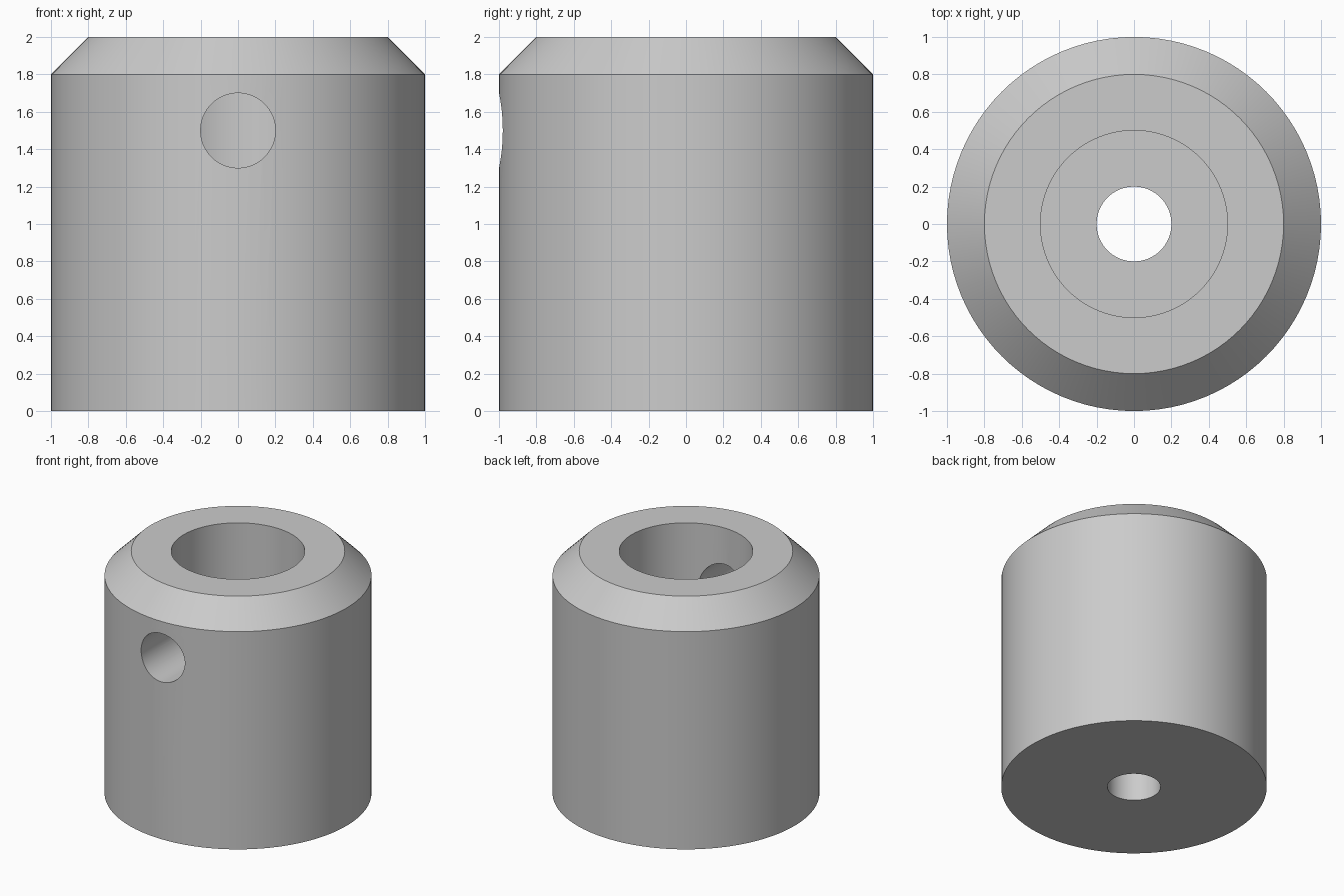
import bpy, bmesh, math
from mathutils import Matrix

default = bpy.data.objects.get("Cube")
if default:
    bpy.data.objects.remove(default, do_unlink=True)

SEGMENTS = 96

grey = bpy.data.materials.new("light grey")
grey.use_nodes = True
grey.diffuse_color = (0.6, 0.6, 0.6, 1)
grey.node_tree.nodes["Principled BSDF"].inputs["Base Color"].default_value = grey.diffuse_color


def add_object(name, bm):
    bmesh.ops.recalc_face_normals(bm, faces=bm.faces)
    mesh = bpy.data.meshes.new(name)
    bm.to_mesh(mesh)
    bm.free()
    mesh.materials.append(grey)
    obj = bpy.data.objects.new(name, mesh)
    bpy.context.collection.objects.link(obj)
    return obj


def lathe(name, profile):
    """Turn a closed (radius, height) profile around z."""
    bm = bmesh.new()
    rings = []
    for radius, z in profile:
        ring = []
        for i in range(SEGMENTS):
            a = math.tau * i / SEGMENTS
            ring.append(bm.verts.new((radius * math.cos(a), radius * math.sin(a), z)))
        rings.append(ring)
    for k, low in enumerate(rings):
        high = rings[(k + 1) % len(rings)]
        for i in range(SEGMENTS):
            j = (i + 1) % SEGMENTS
            bm.faces.new((low[i], low[j], high[j], high[i]))
    return add_object(name, bm)


# Collar body: chamfered outside, wide stepped bore, narrow through hole
collar = lathe("collar_body", [
    (0.2, 0), (1, 0), (1, 1.8), (0.8, 2),
    (0.5, 2), (0.5, 1), (0.2, 1),
])

# Cutter for the cross hole through the front wall only
bm = bmesh.new()
bmesh.ops.create_cone(
    bm, cap_ends=True, segments=64, radius1=0.2, radius2=0.2, depth=1.2,
    matrix=Matrix.Translation((0, -0.7, 1.5)) @ Matrix.Rotation(math.pi / 2, 4, "X"))
cutter = add_object("cross_hole_cutter", bm)
cutter.hide_render = True

cut = collar.modifiers.new("cross_hole", "BOOLEAN")
cut.operation = "DIFFERENCE"
cut.solver = "EXACT"
cut.object = cutter

# Apply the cut and smooth the round walls, keeping the rims sharp
bpy.ops.object.select_all(action="DESELECT")
collar.select_set(True)
bpy.context.view_layer.objects.active = collar
bpy.ops.object.modifier_apply(modifier=cut.name)
bpy.data.objects.remove(cutter, do_unlink=True)
bpy.ops.object.shade_smooth_by_angle(angle=math.radians(30))
